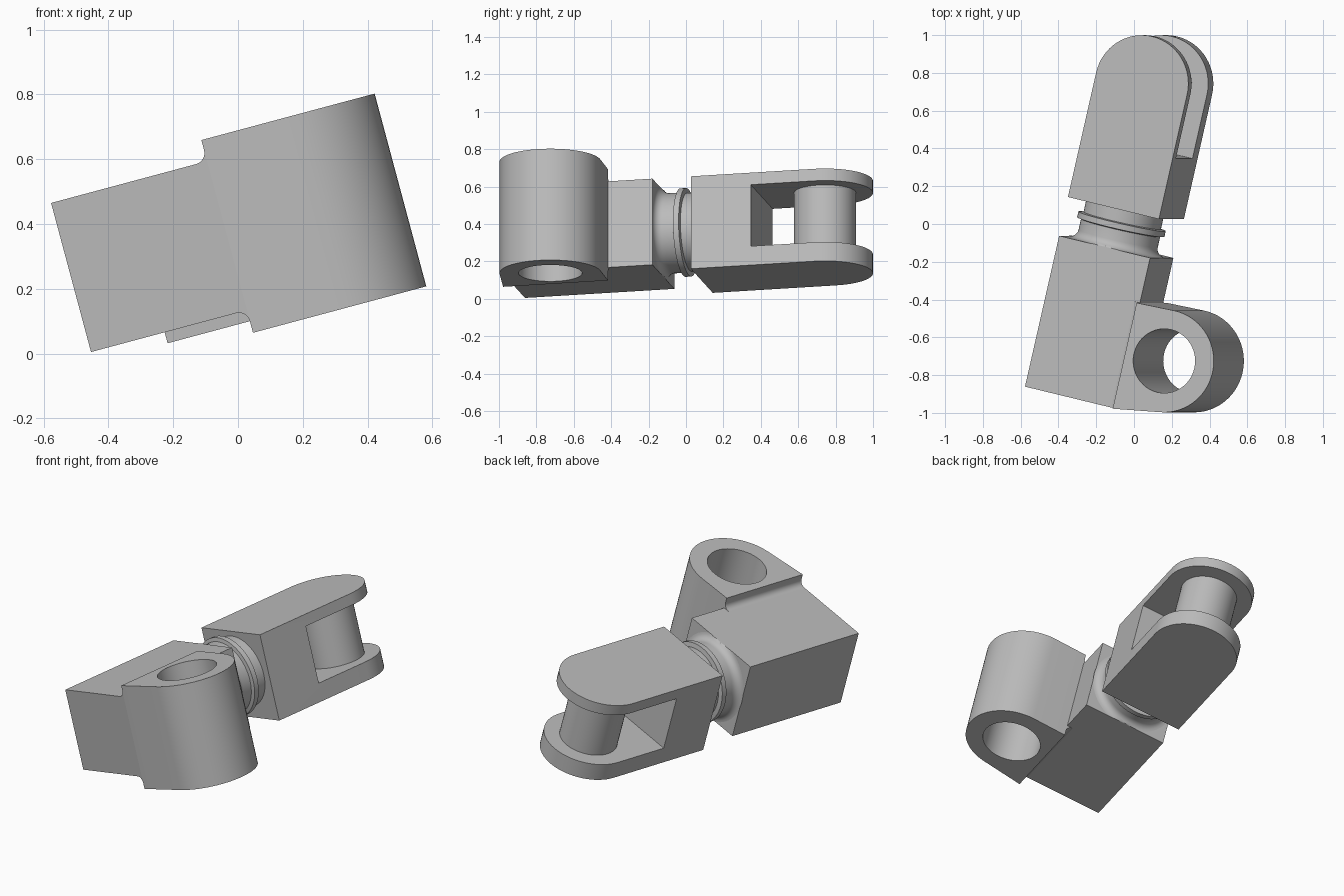
import bpy, bmesh
from math import radians, sin, cos, pi
from mathutils import Matrix

cube = bpy.data.objects.get("Cube")
if cube:
    bpy.data.objects.remove(cube, do_unlink=True)

grey = bpy.data.materials.new("plain grey")
grey.use_nodes = True
colour = (0.5, 0.5, 0.5, 1)
grey.diffuse_color = colour
grey.node_tree.nodes["Principled BSDF"].inputs["Base Color"].default_value = colour

# The link lies along its own y axis, then is yawed and rolled into place
TILT = Matrix.Rotation(radians(-15), 4, 'Y') @ Matrix.Rotation(radians(-13.2), 4, 'Z')

LEFT, RIGHT = -0.229, 0.283
MID = (LEFT + RIGHT) / 2
HALF = (RIGHT - LEFT) / 2
LOW, HIGH = 0.122, 0.5985      # body height range
AXIS = 0.36                    # neck centre height
FRONT, BACK = -0.938, -0.118   # body length range


def arc(cx, cy, r, start, end, n):
    angles = [radians(start + (end - start) * i / n) for i in range(n + 1)]
    return [(cx + r * cos(a), cy + r * sin(a)) for a in angles]


def rectangle(x0, x1, y0, y1):
    return [(x0, y0), (x1, y0), (x1, y1), (x0, y1)]


def make(name, bm):
    bmesh.ops.recalc_face_normals(bm, faces=bm.faces[:])
    mesh = bpy.data.meshes.new(name)
    bm.to_mesh(mesh)
    bm.free()
    mesh.materials.append(grey)
    obj = bpy.data.objects.new(name, mesh)
    bpy.context.collection.objects.link(obj)
    return obj


def prism(name, outline, lo, hi, along='Z'):
    """Extrude an outline along z, or an (x, z) outline along y."""
    place = (lambda a, b, h: (a, b, h)) if along == 'Z' else (lambda a, b, h: (a, h, b))
    bm = bmesh.new()
    base = bm.faces.new([bm.verts.new(place(a, b, lo)) for a, b in outline])
    new = bmesh.ops.extrude_face_region(bm, geom=[base])["geom"]
    top = [v for v in new if isinstance(v, bmesh.types.BMVert)]
    step = place(0, 0, hi - lo)
    bmesh.ops.translate(bm, verts=top, vec=step)
    return make(name, bm)


def activate(obj):
    bpy.ops.object.select_all(action='DESELECT')
    obj.select_set(True)
    bpy.context.view_layer.objects.active = obj


def cut(obj, cutter):
    activate(obj)
    mod = obj.modifiers.new("cut", 'BOOLEAN')
    mod.operation, mod.solver, mod.object = 'DIFFERENCE', 'EXACT', cutter
    bpy.ops.object.modifier_apply(modifier=mod.name)
    bpy.data.objects.remove(cutter, do_unlink=True)


parts = []

# Main body block
parts.append(prism("body_block", rectangle(LEFT, RIGHT, FRONT, BACK), LOW, HIGH))

# Side eye: tapered boss around a through hole
EX, EY, EYE_BACK = 0.5, -0.6275, -0.3625
boss = prism("side_eye", [(RIGHT, EYE_BACK), (RIGHT, FRONT)]
             + arc(EX, EY, 0.272, -80.5, 91.5, 32), 0.05, 0.666)
cut(boss, prism("hole_cutter", arc(EX, EY, 0.17, 0, 352.5, 47), -0.2, 1))
parts.append(boss)

# Concave fillets joining the body to the taller eye, above and below
R = 0.036
for name, level, side in (("upper_fillet", HIGH, 1), ("lower_fillet", LOW, -1)):
    curve = arc(RIGHT - R, R, R, -90, 0, 8)
    outline = [(RIGHT, level)] + [(x, level + side * z) for x, z in curve]
    parts.append(prism(name, outline, FRONT, EYE_BACK, 'Y'))

# Fork with rounded end and a slot between its two plates
END = 0.77
fork = prism("fork", [(LEFT, 0.093), (RIGHT, 0.093)]
             + arc(MID, END, HALF, 0, 180, 32), 0.087, HIGH)
cut(fork, prism("slot_cutter", rectangle(-1, 1, 0.422, 1.5), 0.192, 0.532))
parts.append(fork)

# Cross pin between the plates
parts.append(prism("fork_pin", arc(MID, END, 0.166, 0, 352.5, 47), 0.18, 0.54))

# Turned neck: flare at the body, collar ring, then plain shaft
flare = [(BACK + 0.045 - 0.045 * cos(a), 0.26 - 0.045 * sin(a))
         for a in [pi / 2 * i / 6 for i in range(7)]]
profile = flare + [(-0.015, 0.215), (-0.01, 0.237), (0.021, 0.237),
                   (0.025, 0.21), (0.093, 0.21)]
bm = bmesh.new()
N = 64
rings = [[bm.verts.new((MID + r * cos(2 * pi * i / N), y,
                        min(max(AXIS + r * sin(2 * pi * i / N), LOW), HIGH)))
          for i in range(N)] for y, r in profile]
for a, b in zip(rings, rings[1:]):
    for i in range(N):
        j = (i + 1) % N
        bm.faces.new((a[i], a[j], b[j], b[i]))
parts.append(make("neck", bm))

# Set everything at its angle and shade
for obj in parts:
    obj.data.transform(TILT)
    activate(obj)
    bpy.ops.object.shade_smooth_by_angle(angle=radians(30))
